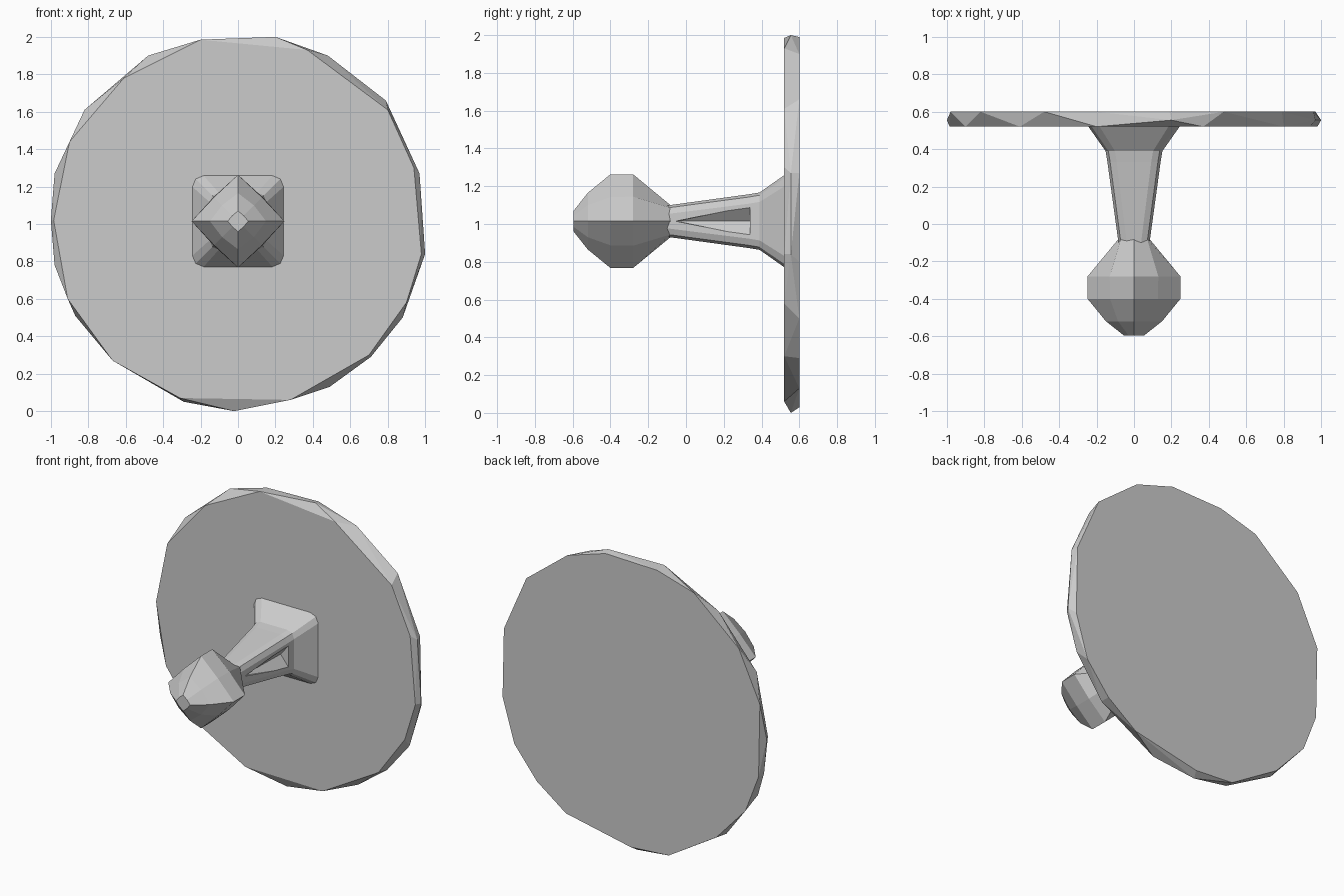
import bpy, bmesh, math

if "Cube" in bpy.data.objects:
    bpy.data.objects.remove(bpy.data.objects["Cube"])

CZ = 1.015  # axis height of knob and stem


def finish(name, bm):
    bmesh.ops.recalc_face_normals(bm, faces=bm.faces[:])
    me = bpy.data.meshes.new(name)
    bm.to_mesh(me)
    bm.free()
    ob = bpy.data.objects.new(name, me)
    bpy.context.collection.objects.link(ob)
    return ob


def hull(name, points):
    bm = bmesh.new()
    for p in points:
        bm.verts.new(p)
    res = bmesh.ops.convex_hull(bm, input=bm.verts[:])
    junk = {g for g in res["geom_interior"] + res["geom_unused"]
            if isinstance(g, bmesh.types.BMVert)}
    bmesh.ops.delete(bm, geom=list(junk), context='VERTS')
    bmesh.ops.dissolve_limit(bm, angle_limit=0.02, verts=bm.verts[:], edges=bm.edges[:])
    return finish(name, bm)


def loft(name, rings):
    bm = bmesh.new()
    rows = [[bm.verts.new(p) for p in r] for r in rings]
    n = len(rows[0])
    for a, b in zip(rows, rows[1:]):
        for i in range(n):
            j = (i + 1) % n
            bm.faces.new((a[i], a[j], b[j], b[i]))
    bm.faces.new(rows[0])
    bm.faces.new(rows[-1][::-1])
    return finish(name, bm)


def rounded_square(y, h, c):
    # square of half size h with corner radius c, three points per corner
    k = h - c
    pts = []
    for q in range(4):
        sx, sz = ((1, 1), (-1, 1), (-1, -1), (1, -1))[q]
        for t in range(3):
            a = math.radians(90 * q + 45 * t)
            pts.append((sx * k + c * math.cos(a), y, CZ + sz * k + c * math.sin(a)))
    return pts


def diamond(y, r, d):
    # eight points: r on the axes, d as x and z on the diagonals
    pts = []
    for i in range(8):
        s = r if i % 2 == 0 else d * math.sqrt(2)
        a = math.radians(45 * i)
        pts.append((s * math.cos(a), y, CZ + s * math.sin(a)))
    return pts


# Plate: irregular chipped disc, front, middle and back outlines
front = [(-.2, 1.985), (.37, 1.93), (.8, 1.61), (.94, 1.3), (.98, .84), (.9, .58), (.7, .3),
         (.28, .06), (-.31, .07), (-.67, .27), (-.91, .6), (-.985, 1.02), (-.9, 1.44), (-.61, 1.78)]
middle = [(.2, 2.0), (.97, 1.27), (1.0, .84), (-.02, 0.0), (-1.0, 1.02), (-.98, .78)]
back = [(-.2, 1.98), (.19, 1.99), (.48, 1.9), (.79, 1.66), (.96, 1.27), (.97, .8), (.88, .5),
        (.71, .29), (.49, .13), (0, .03), (-.29, .05), (-.65, .27), (-.87, .51), (-.97, .77),
        (-.98, 1.27), (-.82, 1.61), (-.48, 1.9)]
hull("plate", [(x, .52, z) for x, z in front] + [(x, .555, z) for x, z in middle]
     + [(x, .6, z) for x, z in back])

# Stem flaring into a square foot against the plate
stem = loft("stem", [rounded_square(-.1, .083, .045), rounded_square(.33, .142, .05),
                     rounded_square(.39, .152, .05), rounded_square(.525, .247, .06)])

# Tapered groove on each side of the stem
for s, side in ((1, "right"), (-1, "left")):
    cutter = hull("groove_cutter_" + side, [
        (s * .075, -.05, CZ), (s * .3, -.05, CZ + .012), (s * .3, -.05, CZ - .012),
        (s * .085, .34, CZ), (s * .15, .34, CZ + .08), (s * .15, .34, CZ - .08),
        (s * .3, .34, CZ + .08), (s * .3, .34, CZ - .08)])
    cutter.hide_render = True
    cutter.hide_viewport = False
    cutter.display_type = 'WIRE'
    m = stem.modifiers.new("groove_" + side, 'BOOLEAN')
    m.operation = 'DIFFERENCE'
    m.solver = 'EXACT'
    m.object = cutter

# Knob: diamond section, truncated at both ends
loft("knob", [diamond(-.595, .055, .03), diamond(-.52, .15, .085), diamond(-.40, .248, .128),
              diamond(-.28, .248, .13), diamond(-.08, .083, .07)])
